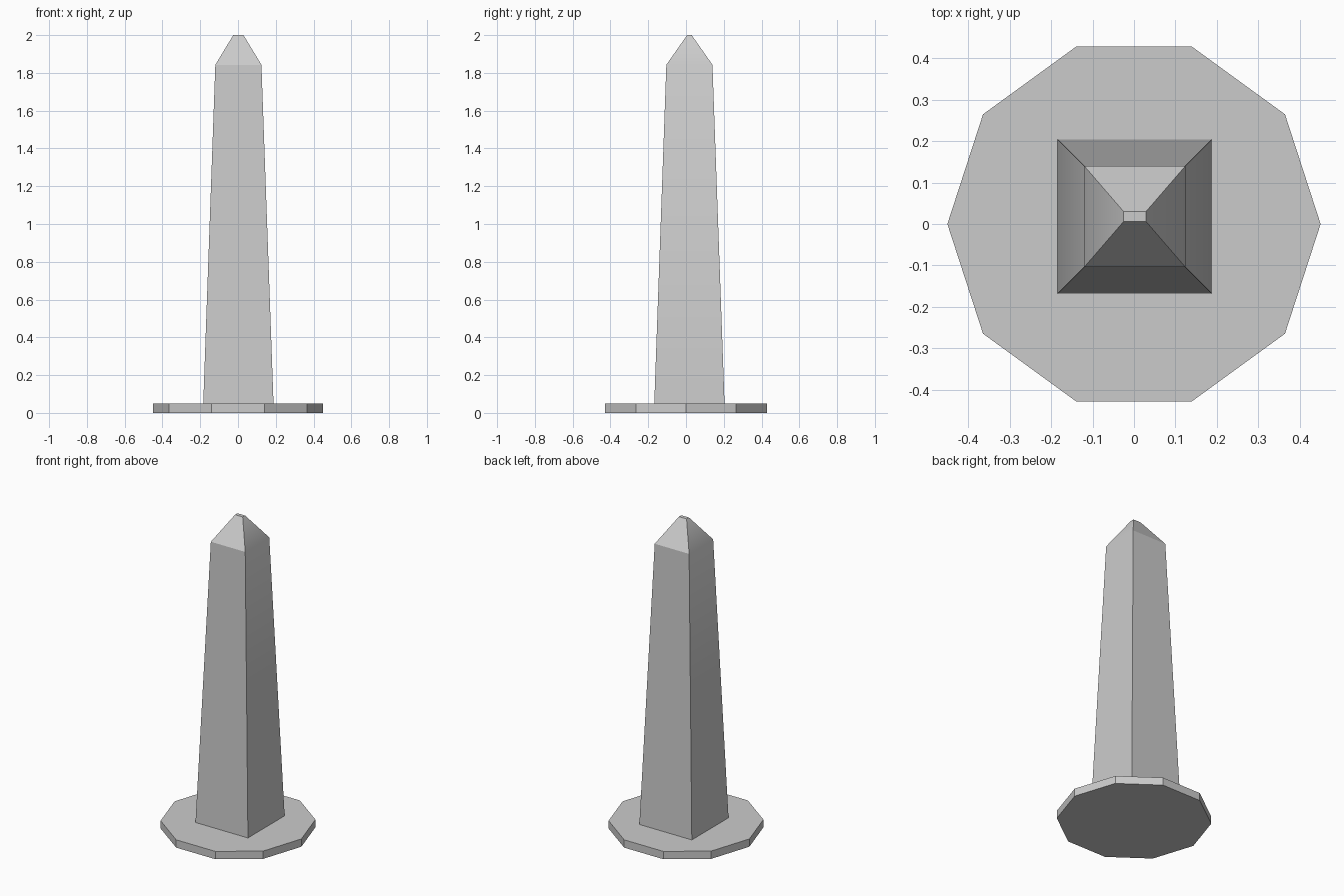
import bpy, bmesh, math

if "Cube" in bpy.data.objects:
    bpy.data.objects.remove(bpy.data.objects["Cube"])


def loft(name, rings):
    """Closed solid through stacked rings of equal point count."""
    bm = bmesh.new()
    loops = [[bm.verts.new(p) for p in ring] for ring in rings]
    n = len(loops[0])
    for low, high in zip(loops, loops[1:]):
        for i in range(n):
            j = (i + 1) % n
            bm.faces.new((low[i], low[j], high[j], high[i]))
    bm.faces.new(loops[0][::-1])
    bm.faces.new(loops[-1])
    mesh = bpy.data.meshes.new(name)
    bm.to_mesh(mesh)
    bm.free()
    obj = bpy.data.objects.new(name, mesh)
    bpy.context.collection.objects.link(obj)
    return obj


def rectangle(hx, hy, z, cx=0.002, cy=0.018):
    return [(cx + sx * hx, cy + sy * hy, z)
            for sx, sy in ((-1, -1), (1, -1), (1, 1), (-1, 1))]


def decagon(r, z):
    return [(r * math.cos(math.tau * i / 10), r * math.sin(math.tau * i / 10), z)
            for i in range(10)]


# Ten-sided base slab
loft("base", [decagon(0.45, 0), decagon(0.45, 0.05)])

# Tapered shaft with its pointed cap and small ridge on top
obelisk = loft("obelisk", [rectangle(0.186, 0.186, 0.05),
                           rectangle(0.122, 0.122, 1.843),
                           rectangle(0.027, 0.012, 2.0)])

# The shallow shaft-to-cap creases blend, all other edges stay sharp
bpy.context.view_layer.objects.active = obelisk
obelisk.select_set(True)
bpy.ops.object.shade_smooth_by_angle(angle=math.radians(32))
